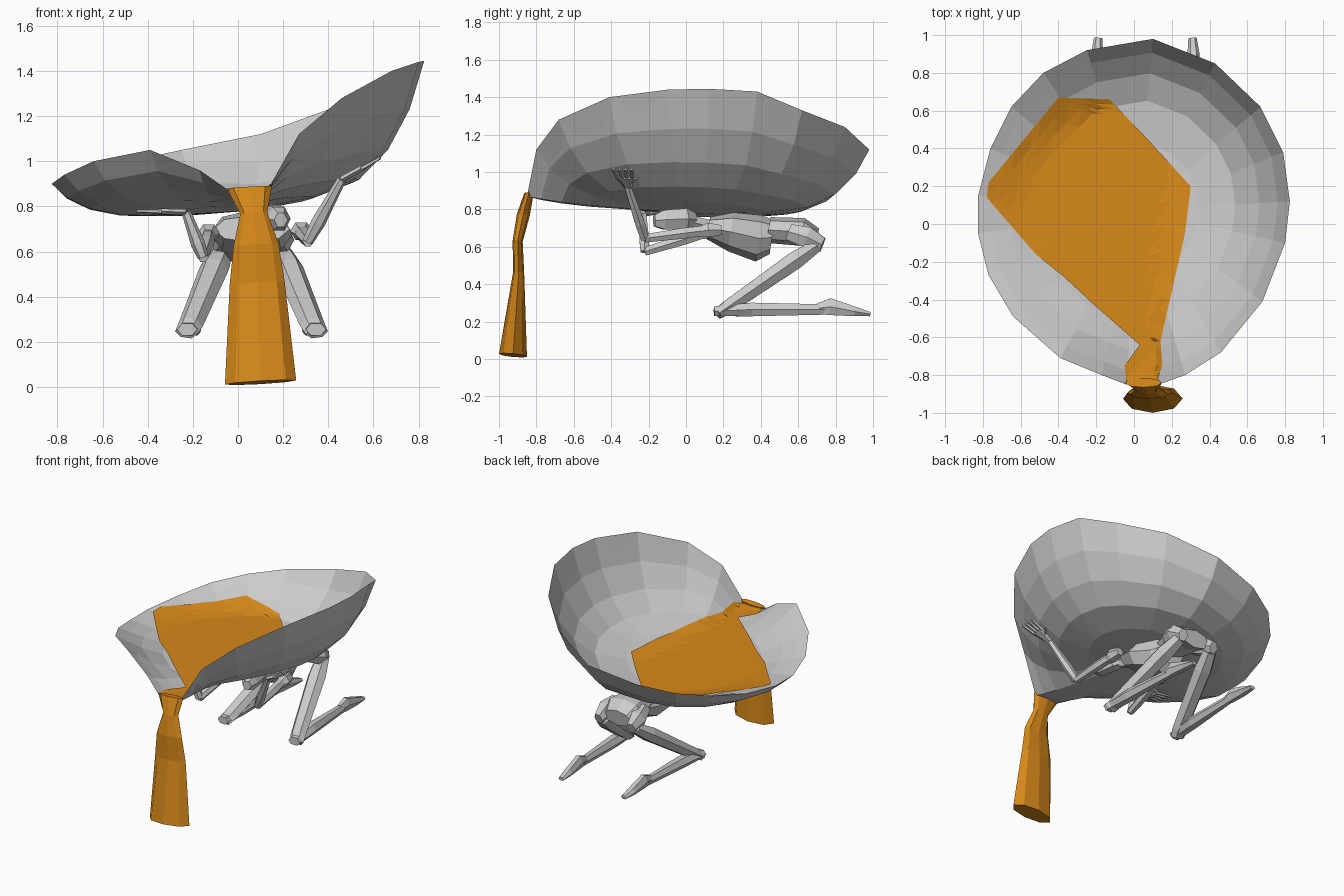
import bpy, bmesh, math
from mathutils import Vector as V
from mathutils.bvhtree import BVHTree

orange = bpy.data.materials.new("orange_liquid")
orange.diffuse_color = (0.68, 0.25, 0.01, 1)


def make(name, verts, faces, mat=None):
    me = bpy.data.meshes.new(name)
    me.from_pydata([tuple(v) for v in verts], [], faces)
    ob = bpy.data.objects.new(name, me)
    bpy.context.collection.objects.link(ob)
    if mat:
        me.materials.append(mat)
    return ob


def tube(name, stations, n=6, mat=None, ref=(1, 0, 0)):
    """Faceted loft through stations (centre, half width, half depth)."""
    d = (V(stations[-1][0]) - V(stations[0][0])).normalized()
    side = V(ref) if abs(d.dot(V(ref))) < 0.85 else V((0, 1, 0))
    side = (side - d * side.dot(d)).normalized()
    up = d.cross(side)
    verts, faces = [], []
    for c, w, h in stations:
        for k in range(n):
            a = 2 * math.pi * k / n
            verts.append(V(c) + side * w * math.cos(a) + up * h * math.sin(a))
    for i in range(len(stations) - 1):
        for k in range(n):
            m = (k + 1) % n
            faces.append((i*n + k, i*n + m, i*n + n + m, i*n + n + k))
    faces.append(tuple(reversed(range(n))))
    faces.append(tuple(range(len(verts) - n, len(verts))))
    return make(name, verts, faces, mat)


# Tilted dish: rim points counter-clockwise from the pouring lip
rim = [(0.13, -0.85, 0.87), (0.27, -0.80, 1.12), (0.46, -0.68, 1.28), (0.68, -0.41, 1.40),
       (0.80, -0.10, 1.44), (0.825, 0.12, 1.445), (0.79, 0.38, 1.43), (0.67, 0.62, 1.33),
       (0.43, 0.85, 1.24), (0.10, 0.98, 1.12), (-0.25, 0.92, 1.05), (-0.48, 0.80, 1.0),
       (-0.65, 0.62, 0.96), (-0.76, 0.40, 0.92), (-0.825, 0.15, 0.90), (-0.825, -0.05, 0.90),
       (-0.77, -0.27, 0.94), (-0.64, -0.49, 1.0), (-0.39, -0.71, 1.05), (-0.17, -0.80, 0.96),
       (-0.04, -0.85, 0.87)]
cx, cy, N = 0.02, 0.07, len(rim)
floor = lambda x, y: 0.78 + 0.08 * x - 0.05 * y
level = lambda x, y: 0.853 - 0.03 * x - 0.02 * y      # liquid surface
# ring profile: radius fraction, share of rim height, wall thickness
rings = ((0.40, 0.06, 0.03), (0.64, 0.16, 0.025), (0.80, 0.36, 0.018), (0.92, 0.65, 0.01), (1, 1, 0))
verts, faces = [], []
for inner in (0, 1):
    base = len(verts)
    verts.append((cx, cy, floor(cx, cy) + 0.04 * inner))
    for f, lift, t in rings:
        for x, y, z in rim:
            px, py = cx + (x - cx) * f, cy + (y - cy) * f
            b = floor(px, py)
            h = b + (z - b) * lift + t * inner
            if inner and x < -0.2 and f < 1:          # shallower inside on the low side
                s = level(px, py) - 0.012
                h = max(h, s + (z - s) * max(0, f - 0.7) / 0.3)
            verts.append((px, py, h))
    for j in range(N):
        m = (j + 1) % N
        new = [(base, base + 1 + m, base + 1 + j)]
        for i in range(len(rings) - 1):
            a, b = base + 1 + i * N, base + 1 + (i + 1) * N
            new.append((a + j, a + m, b + m, b + j))
        faces += [tuple(reversed(q)) for q in new] if inner else new
dish = make("dish", verts, faces)
bm = bmesh.new()
bm.from_mesh(dish.data)
bmesh.ops.remove_doubles(bm, verts=bm.verts[:], dist=0.0005)
bm.to_mesh(dish.data)
bm.free()

# Liquid pool: a gently sloped sheet resting inside the dish
outline = [(-0.40, 0.67), (-0.13, 0.66), (0.08, 0.44), (0.30, 0.20), (0.27, -0.05), (0.14, -0.62),
           (0.15, -0.75), (0.12, -0.83), (-0.04, -0.83), (-0.05, -0.75), (0.03, -0.64),
           (-0.22, -0.42), (-0.37, -0.28), (-0.52, -0.16), (-0.78, 0.14), (-0.77, 0.22)]
tree = BVHTree.FromObject(dish, bpy.context.evaluated_depsgraph_get())
bm = bmesh.new()
bm.faces.new([bm.verts.new((x, y, 0)) for x, y in reversed(outline)])
bmesh.ops.triangulate(bm, faces=bm.faces[:])
bmesh.ops.subdivide_edges(bm, edges=bm.edges[:], cuts=7, use_grid_fill=True)
for v in bm.verts:
    hit = tree.ray_cast(V((v.co.x, v.co.y, 3)), V((0, 0, -1)))[0]
    z = level(v.co.x, v.co.y)
    v.co.z = max(z, hit.z + 0.006) if hit else z
bmesh.ops.recalc_face_normals(bm, faces=bm.faces[:])
if sum(f.normal.z for f in bm.faces) < 0:
    bmesh.ops.reverse_faces(bm, faces=bm.faces[:])
pool = make("liquid_pool", [], [], orange)
bm.to_mesh(pool.data)
bm.free()

# Falling stream
tube("liquid_stream", [((0.05, -0.84, 0.885), 0.10, 0.025), ((0.07, -0.87, 0.77), 0.06, 0.035),
                       ((0.08, -0.90, 0.63), 0.10, 0.027), ((0.085, -0.895, 0.46), 0.122, 0.03),
                       ((0.10, -0.925, 0.02), 0.158, 0.075)], 8, orange)

# Torso, pelvis and head bent under the dish
tube("torso", [((0.06, 0.46, 0.65), 0.10, 0.09), ((0.06, 0.39, 0.645), 0.13, 0.125),
               ((0.06, 0.24, 0.68), 0.185, 0.105), ((0.06, 0.12, 0.70), 0.17, 0.06)], 8)
tube("pelvis", [((0.06, 0.70, 0.64), 0.11, 0.06), ((0.06, 0.62, 0.68), 0.145, 0.075),
                ((0.06, 0.44, 0.69), 0.11, 0.07)], 8)
tube("neck", [((0.08, 0.16, 0.70), 0.045, 0.04), ((0.15, 0.0, 0.74), 0.04, 0.04)])
tube("head", [((0.13, 0.05, 0.745), 0.035, 0.04), ((0.16, 0.0, 0.75), 0.06, 0.065),
              ((0.18, -0.12, 0.745), 0.055, 0.06), ((0.19, -0.17, 0.74), 0.03, 0.035)])

# Kneeling legs, mirrored about the body line
for s, tag in ((-1, "left"), (1, "right")):
    X = lambda d: 0.06 + s * d
    tube(tag + "_hip", [((X(0.11), 0.55, 0.68), 0.045, 0.05), ((X(0.13), 0.65, 0.65), 0.06, 0.065),
                        ((X(0.13), 0.73, 0.61), 0.035, 0.045)])
    tube(tag + "_thigh", [((X(0.13), 0.69, 0.60), 0.05, 0.04), ((X(0.165), 0.58, 0.525), 0.065, 0.055),
                          ((X(0.27), 0.22, 0.275), 0.055, 0.042), ((X(0.29), 0.17, 0.24), 0.05, 0.03)])
    tube(tag + "_shin", [((X(0.285), 0.15, 0.255), 0.045, 0.03), ((X(0.275), 0.35, 0.265), 0.045, 0.042),
                         ((X(0.26), 0.74, 0.265), 0.024, 0.032)])
    tube(tag + "_foot", [((X(0.26), 0.70, 0.27), 0.022, 0.033), ((X(0.26), 0.77, 0.28), 0.03, 0.052),
                         ((X(0.255), 0.90, 0.255), 0.032, 0.03), ((X(0.25), 0.985, 0.24), 0.022, 0.013)])


def arm(tag, shoulder, elbow, wrist, tip):
    tube(tag + "_shoulder", [(V(shoulder) + V((0, 0.07, 0)), 0.03, 0.03), (shoulder, 0.05, 0.045),
                             (V(shoulder) + V((0, -0.05, -0.01)), 0.03, 0.03)])
    mid = V(shoulder).lerp(V(elbow), 0.4)
    tube(tag + "_upper_arm", [(shoulder, 0.03, 0.03), (mid, 0.036, 0.033), (elbow, 0.024, 0.026)])
    mid = V(elbow).lerp(V(wrist), 0.3)
    tube(tag + "_forearm", [(elbow, 0.024, 0.026), (mid, 0.032, 0.03), (wrist, 0.02, 0.02)])
    # palm with spread fingers and thumb
    w, t = V(wrist), V(tip)
    tube(tag + "_palm", [(w, 0.024, 0.016), (w.lerp(t, 0.55), 0.052, 0.014)], ref=(0, 1, 0))
    for k in range(4):
        o = V((0, (k - 1.5) * 0.025, 0))
        tube(f"{tag}_finger_{k + 1}", [(w.lerp(t, 0.5) + o, 0.014, 0.011),
                                       (t + o * 1.3, 0.009, 0.007)], 5, ref=(0, 1, 0))
    tube(tag + "_thumb", [(w.lerp(t, 0.2), 0.014, 0.011),
                          (w.lerp(t, 0.5) + V((0, 0.07, 0)), 0.008, 0.007)], 5)


arm("right", (0.28, 0.12, 0.69), (0.31, -0.22, 0.645), (0.46, -0.31, 0.92), (0.63, -0.34, 1.015))
arm("left", (-0.13, 0.12, 0.68), (-0.155, -0.22, 0.575), (-0.23, -0.23, 0.775), (-0.45, -0.22, 0.78))
